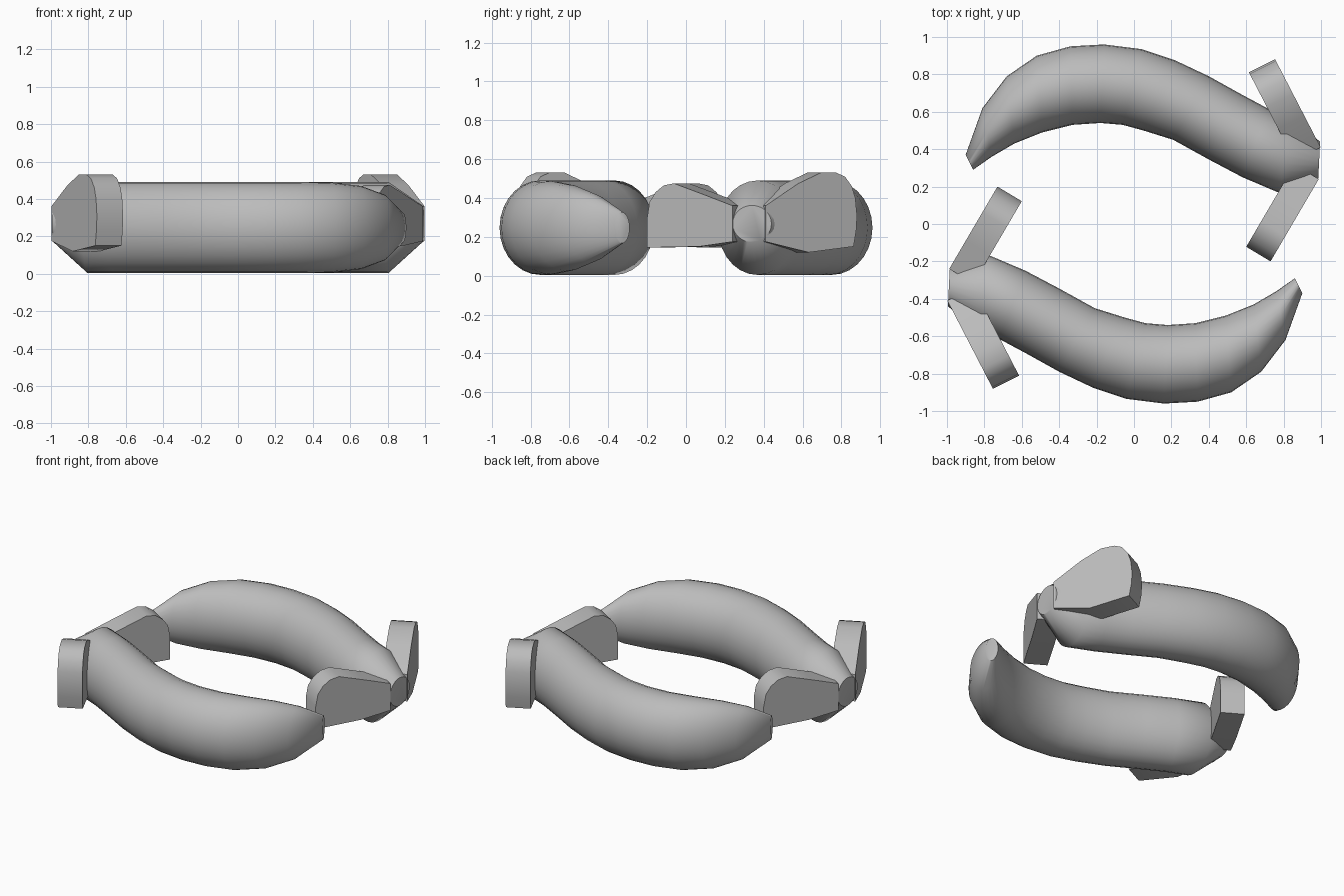
import bpy, bmesh, math
from mathutils import Vector

if "Cube" in bpy.data.objects:
    bpy.data.objects.remove(bpy.data.objects["Cube"])

grey = bpy.data.materials.new("plain_grey")
grey.diffuse_color = (0.5, 0.5, 0.5, 1)
grey.use_nodes = True
grey.node_tree.nodes["Principled BSDF"].inputs["Base Color"].default_value = grey.diffuse_color
ZC, SIDES = 0.247, 28


def finish(bm, name, angle):
    bmesh.ops.recalc_face_normals(bm, faces=bm.faces)
    me = bpy.data.meshes.new(name)
    bm.to_mesh(me)
    bm.free()
    me.materials.append(grey)
    ob = bpy.data.objects.new(name, me)
    bpy.context.collection.objects.link(ob)
    bpy.ops.object.select_all(action='DESELECT')
    bpy.context.view_layer.objects.active = ob
    ob.select_set(True)
    bpy.ops.object.shade_smooth_by_angle(angle=math.radians(angle))
    return ob


# Curved shaft: each ring is outer x, y, inner x, y, half height
RINGS = [
    (-0.90, 0.37, -0.86, 0.29, 0.08), (-0.81, 0.62, -0.76, 0.36, 0.175),
    (-0.68, 0.79, -0.64, 0.43, 0.222), (-0.52, 0.90, -0.49, 0.49, 0.24),
    (-0.34, 0.95, -0.33, 0.53, 0.243), (-0.16, 0.96, -0.18, 0.54, 0.243),
    (0.04, 0.935, -0.06, 0.53, 0.243), (0.22, 0.875, 0.05, 0.50, 0.243),
    (0.40, 0.79, 0.21, 0.45, 0.243), (0.58, 0.69, 0.40, 0.345, 0.243),
    (0.72, 0.615, 0.58, 0.25, 0.243), (0.83, 0.57, 0.78, 0.165, 0.243),
    (0.995, 0.44, 0.985, 0.24, 0.095),
]


def shaft(name):
    bm = bmesh.new()
    loops = []
    for ox, oy, ix, iy, hz in RINGS:
        o, i = Vector((ox, oy, ZC)), Vector((ix, iy, ZC))
        mid, half = (o + i) / 2, (o - i) / 2
        if ox > 0.9:
            mid.z += 0.02
        ring = []
        for k in range(SIDES):
            a = 2 * math.pi * k / SIDES
            ring.append(bm.verts.new(mid + half * math.cos(a) + Vector((0, 0, hz * math.sin(a)))))
        loops.append(ring)
    for a, b in zip(loops, loops[1:]):
        for k in range(SIDES):
            n = (k + 1) % SIDES
            bm.faces.new((a[k], a[n], b[n], b[k]))
    bm.faces.new(loops[0])
    bm.faces.new(loops[-1])
    return finish(bm, name, 50)


# Barb: side profile (distance from tip, z) extruded across its thickness
def barb(name, tip, end, across, profile):
    bm = bmesh.new()
    tip, d = Vector(tip), (Vector(end) - Vector(tip)).normalized()
    across = Vector(across)
    outer, inner = [], []
    for s, z in profile:
        p = tip + d * s
        q = p + across
        outer.append(bm.verts.new((p.x, p.y, z)))
        inner.append(bm.verts.new((q.x, q.y, z)))
    bm.faces.new(outer)
    bm.faces.new(inner)
    n = len(outer)
    for k in range(n):
        m = (k + 1) % n
        bm.faces.new((outer[k], outer[m], inner[m], inner[k]))
    return finish(bm, name, 40)


OUTER = [(0, 0.175), (0, 0.36), (0.19, 0.475), (0.32, 0.53), (0.41, 0.53), (0.46, 0.51),
         (0.50, 0.46), (0.52, 0.40), (0.53, 0.31), (0.525, 0.23), (0.51, 0.15), (0.25, 0.12)]
INNER = [(0, 0.175), (0, 0.36), (0.18, 0.42), (0.35, 0.475), (0.41, 0.465), (0.46, 0.43),
         (0.495, 0.38), (0.51, 0.30), (0.51, 0.145), (0.20, 0.15)]

parts = [
    shaft("shaft"),
    barb("outer_barb", (0.998, 0.41), (0.76, 0.87), (-0.14, -0.07), OUTER),
    barb("inner_barb", (0.988, 0.24), (0.73, -0.20), (-0.13, 0.078), INNER),
]

# Second arrow: half turn around z
for ob in parts:
    twin = ob.copy()
    twin.name = "opposite_" + ob.name
    twin.rotation_euler.z = math.pi
    bpy.context.collection.objects.link(twin)
